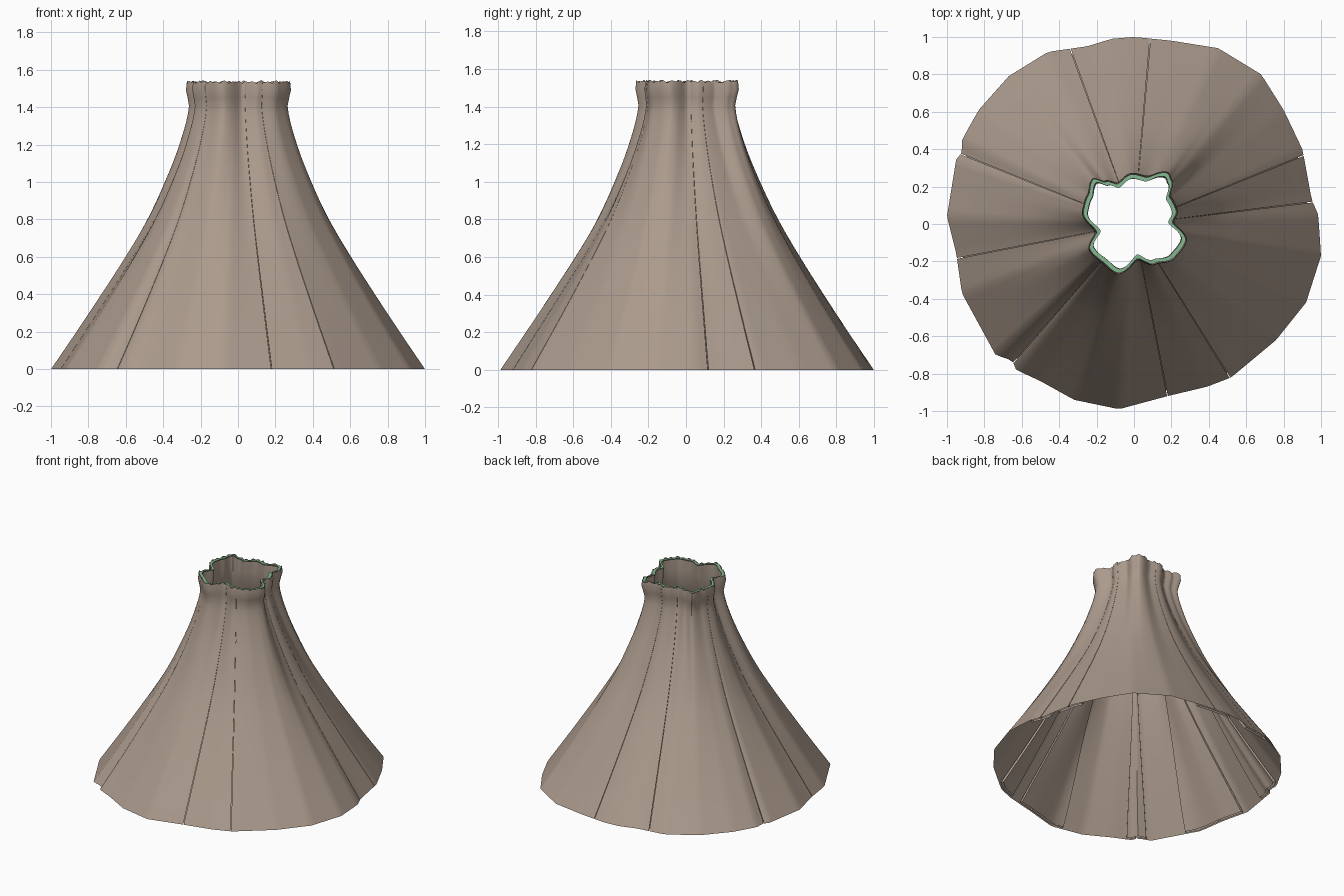
import bpy, bmesh, math

if "Cube" in bpy.data.objects:
    bpy.data.objects.remove(bpy.data.objects["Cube"])

TOP = 1.535


def material(name, rgb):
    m = bpy.data.materials.new(name)
    m.diffuse_color = (*rgb, 1)
    m.use_nodes = True
    m.node_tree.nodes["Principled BSDF"].inputs["Base Color"].default_value = m.diffuse_color
    return m


TAN = material("tan_fabric", (0.41, 0.325, 0.265))
GREEN = material("green_trim", (0.24, 0.48, 0.29))

# Hem outline (low polygon) and wavy waist outline, seen from the top
HEM = [(0, 1), (.2, .98), (.45, .94), (.68, .8), (.8, .61), (.9, .4), (.91, .35), (.95, .13),
       (.985, .05), (1, -.17), (.92, -.42), (.76, -.62), (.52, -.82), (.39, -.87), (.18, -.92),
       (-.08, -.99), (-.32, -.94), (-.5, -.84), (-.63, -.78), (-.65, -.73), (-.74, -.7),
       (-.92, -.37), (-.95, -.16), (-1, .04), (-.95, .35), (-.92, .38), (-.92, .45),
       (-.83, .61), (-.67, .79), (-.46, .92), (-.25, .95), (-.12, .99)]
WAIST = [(-.215, .235), (-.15, .22), (-.085, .21), (-.01, .26), (.06, .245), (.18, .265),
         (.195, .23), (.185, .14), (.22, .07), (.2, .01), (.27, -.09), (.21, -.175), (.11, -.205),
         (.02, -.18), (-.09, -.255), (-.16, -.2), (-.23, -.135), (-.195, -.04), (-.265, .07),
         (-.24, .15)]
PROFILE = [(0, 1), (.2, .865), (.4, .735), (.6, .61), (.8, .495), (1, .40), (1.2, .32),
           (1.4, .267), (1.49, .283), (TOP, .278)]
# Pleats: centre angle, hidden fold width before and after it, in degrees
PLEATS = [(7, 5, 5), (22, 6, 6), (85, 8, 8), (110, 6, 6), (158, 7, 7), (191, 12, 17),
          (229, 4, 4), (281, 20, 8), (302, 6, 6)]


def polar(pts):
    p = sorted((math.degrees(math.atan2(y, x)) % 360, math.hypot(x, y)) for x, y in pts)
    return [(p[-1][0] - 360, p[-1][1])] + p + [(p[0][0] + 360, p[0][1])]


HEM_P, WAIST_P = polar(HEM), polar(WAIST)


def radius(table, a, chord):
    a %= 360
    for (a0, r0), (a1, r1) in zip(table, table[1:]):
        if a0 <= a <= a1:
            if chord:
                s = lambda d: math.sin(math.radians(d))
                return r0 * r1 * s(a1 - a0) / (r0 * s(a - a0) + r1 * s(a1 - a))
            t = (a - a0) / (a1 - a0)
            t = t * t * (3 - 2 * t)
            return r0 + (r1 - r0) * t


def profile(z):
    P = PROFILE
    for i in range(len(P) - 1):
        if z <= P[i + 1][0] + 1e-6:
            slope = lambda j: ((P[min(j + 1, len(P) - 1)][1] - P[max(j - 1, 0)][1]) /
                               (P[min(j + 1, len(P) - 1)][0] - P[max(j - 1, 0)][0]))
            h = P[i + 1][0] - P[i][0]
            t = (z - P[i][0]) / h
            return ((2*t**3 - 3*t*t + 1) * P[i][1] + (t**3 - 2*t*t + t) * h * slope(i)
                    + (3*t*t - 2*t**3) * P[i + 1][1] + (t**3 - t*t) * h * slope(i + 1))


def wall(a, z):
    w = (z / TOP) ** 2.2
    f = radius(HEM_P, a, True) * (1 - w) + (radius(WAIST_P, a, False) + .01) / .28 * w
    return profile(z) * f


# Contour: (anchor angle, offset angle, inset) so pleats can narrow with height
contour = []
prev = PLEATS[-1][0] - 360
for m, before, after in PLEATS:
    n = max(4, round((m - prev) / 1.8))
    contour += [(prev + (m - prev) * (i + .07) / (n - .86), 0, 0) for i in range(n)]
    contour += [(m, -before * k, .013) for k in (.03, .33, .66, 1)]
    contour += [(m, -before * k / 6, .032) for k in range(6, 0, -1)]
    contour += [(m, after * k / 4, .032) for k in range(5)]
    contour += [(m, after * k, .013) for k in (1, .66, .33, .03)]
    prev = m


def point(a, z, inset=0, dz=0):
    r = wall(a, z) - inset
    return (r * math.cos(math.radians(a)), r * math.sin(math.radians(a)), z + dz)


def loft(name, rings, mat):
    bm = bmesh.new()
    rows = [[bm.verts.new(p) for p in ring] for ring in rings]
    for lo, hi in zip(rows, rows[1:]):
        n = len(lo)
        for i in range(n):
            j = (i + 1) % n
            bm.faces.new((lo[i], lo[j], hi[j], hi[i]))
    me = bpy.data.meshes.new(name)
    bm.to_mesh(me)
    bm.free()
    me.materials.append(mat)
    ob = bpy.data.objects.new(name, me)
    bpy.context.collection.objects.link(ob)
    bpy.context.view_layer.objects.active = ob
    ob.select_set(True)
    bpy.ops.object.shade_smooth_by_angle(angle=math.radians(35))
    ob.select_set(False)


def tooth(a):
    # small ragged gathers along the top edge
    return .005 * math.sin(math.radians(a * 40)) + .003 * math.sin(math.radians(a * 23))


# Pleated skirt body
rings = []
N = 36
for k in range(N + 1):
    z = TOP * k / N
    t = max(.02, 1 - (z / TOP) ** 1.5)
    ring = []
    for a, off, inset in contour:
        ang = a + off * t
        ring.append(point(ang, z, inset * t, tooth(ang) if k == N else 0))
    rings.append(ring)
loft("skirt_body", rings, TAN)

# Waist lining and flat green trim just inside the top edge
angles = [i * 1.5 for i in range(240)]
loft("waist_lining", [[point(a, z, i) for a in angles]
                      for z, i in ((1.25, .008), (1.35, .02), (1.45, .024), (1.53, .026))], TAN)
loft("waist_trim", [[point(a, TOP - .002, i) for a in angles] for i in (.026, .003)], GREEN)
